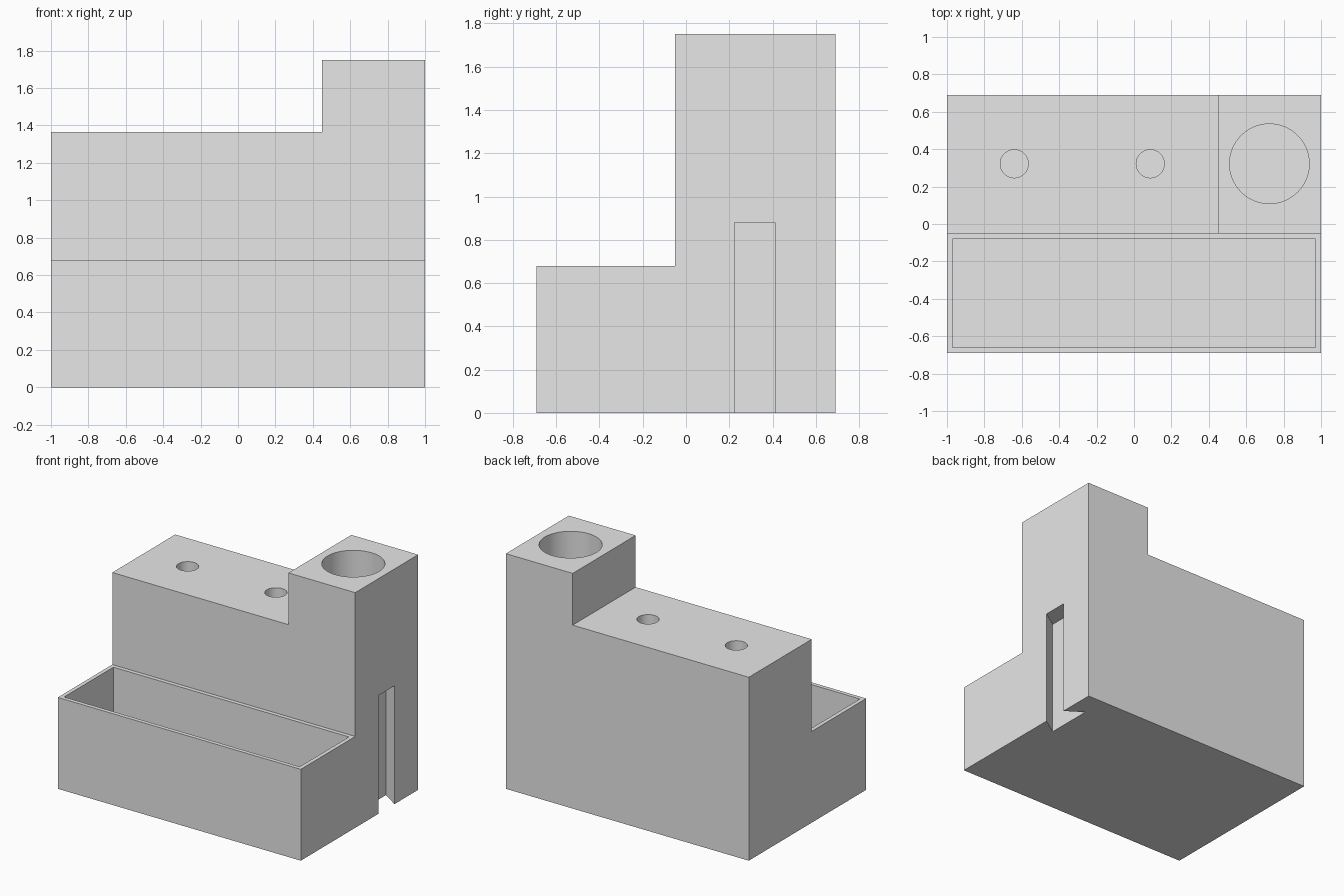
import bpy
import bmesh

default_cube = bpy.data.objects.get("Cube")
if default_cube:
    bpy.data.objects.remove(default_cube, do_unlink=True)

# One plain grey for the whole block
GREY = (0.8, 0.8, 0.8, 1)
grey = bpy.data.materials.new("plain_grey")
grey.use_nodes = True
grey.diffuse_color = GREY
grey.node_tree.nodes["Principled BSDF"].inputs["Base Color"].default_value = GREY

HEIGHT = 1.75
HOLE_Y = 0.322


def prism(name, outline, bottom, top):
    """Extrude a plan outline (x, y) between two heights."""
    bm = bmesh.new()
    face = bm.faces.new([bm.verts.new((x, y, bottom)) for x, y in outline])
    new = bmesh.ops.extrude_face_region(bm, geom=[face])["geom"]
    verts = [v for v in new if isinstance(v, bmesh.types.BMVert)]
    bmesh.ops.translate(bm, verts=verts, vec=(0, 0, top - bottom))
    bmesh.ops.recalc_face_normals(bm, faces=bm.faces)
    mesh = bpy.data.meshes.new(name)
    bm.to_mesh(mesh)
    bm.free()
    mesh.materials.append(grey)
    obj = bpy.data.objects.new(name, mesh)
    bpy.context.collection.objects.link(obj)
    return obj


def box(name, x, y, z):
    outline = [(x[0], y[0]), (x[1], y[0]), (x[1], y[1]), (x[0], y[1])]
    return prism(name, outline, *z)


def round_hole(name, x, radius, bottom, top):
    bpy.ops.mesh.primitive_cylinder_add(
        vertices=64, radius=radius, depth=top - bottom,
        location=(x, HOLE_Y, (bottom + top) / 2))
    obj = bpy.context.object
    obj.name = name
    obj.data.materials.append(grey)
    return obj


# Solid block, carved into shape by the cutters
body = box("holder_body", (-1, 1), (-0.69, 0.69), (0, HEIGHT))
cutters = [
    box("front_step", (-1.2, 1.2), (-1, -0.05), (0.68, 2)),
    box("low_shelf", (-1.2, 0.45), (-0.2, 1), (1.365, 2)),
    box("front_tray", (-0.97, 0.97), (-0.66, -0.08), (0.03, 0.9)),
    round_hole("cup_hole", 0.724, 0.213, 0.92, 2),
    round_hole("pen_hole_right", -0.64, 0.075, 0.7, 1.6),
    round_hole("pen_hole_left", 0.087, 0.075, 0.7, 1.6),
    # Dovetail slot, widening inwards and open at the bottom
    prism("dovetail_slot",
          [(1.1, 0.29), (0.87, 0.137), (0.87, 0.498), (1.1, 0.345)], -0.2, 0.88),
]
for cutter in cutters:
    cut = body.modifiers.new(cutter.name, "BOOLEAN")
    cut.operation = "DIFFERENCE"
    cut.solver = "EXACT"
    cut.object = cutter

# Bake the cuts and discard the cutters
bpy.context.view_layer.update()
carved = bpy.data.meshes.new_from_object(
    body.evaluated_get(bpy.context.evaluated_depsgraph_get()))
body.modifiers.clear()
body.data = carved
for cutter in cutters:
    bpy.data.objects.remove(cutter, do_unlink=True)

# Smooth hole walls, sharp edges elsewhere
bpy.ops.object.select_all(action="DESELECT")
body.select_set(True)
bpy.context.view_layer.objects.active = body
bpy.ops.object.shade_smooth_by_angle(angle=0.52)
